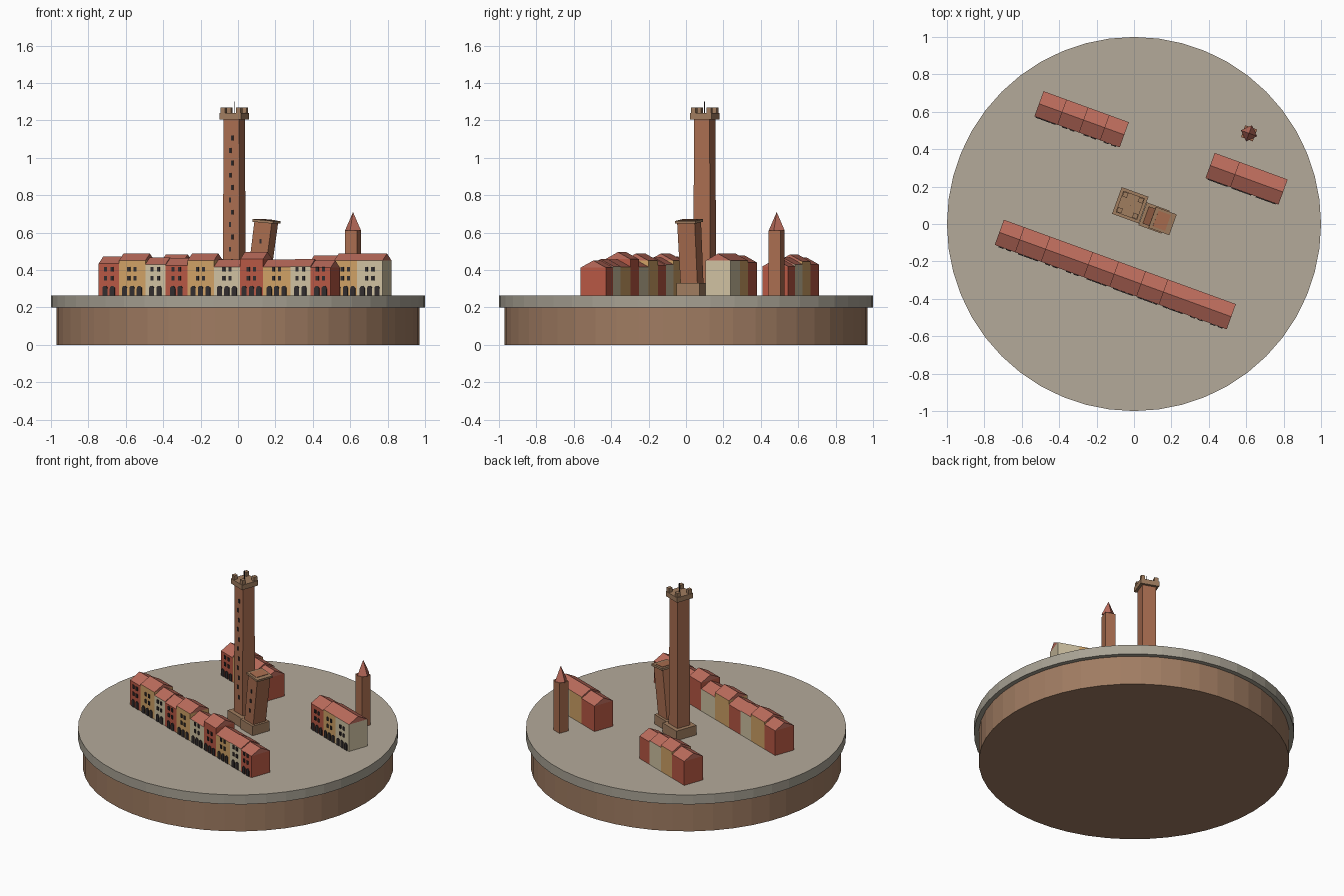
import bpy, bmesh, math
from mathutils import Matrix, Vector

cube = bpy.data.objects.get("Cube")
if cube:
    bpy.data.objects.remove(cube)


def material(name, rgb):
    lin = [((c / 255 + 0.055) / 1.055) ** 2.4 for c in rgb] + [1]
    m = bpy.data.materials.new(name)
    m.use_nodes = True
    m.diffuse_color = lin
    m.node_tree.nodes["Principled BSDF"].inputs["Base Color"].default_value = lin
    return m


ROOF = material("roof tile", (188, 108, 92))
RED = material("red plaster", (184, 88, 68))
OCHRE = material("ochre plaster", (208, 162, 102))
CREAM = material("cream plaster", (208, 194, 162))
BRICK = material("tower brick", (170, 110, 80))
TRIM = material("tan stone", (160, 125, 95))
EARTH = material("brown base", (160, 124, 98))
STONE = material("grey stone", (168, 162, 148))
PAVING = material("paving", (180, 170, 154))
DARK = material("dark openings", (50, 45, 46))

GROUND = 0.265
TURN = math.radians(-20)


def place(x, y, z=GROUND):
    return Matrix.Translation((x, y, z)) @ Matrix.Rotation(TURN, 4, "Z")


def finish(name, bm, mat, matrix=Matrix()):
    bmesh.ops.recalc_face_normals(bm, faces=bm.faces)
    bm.transform(matrix)
    me = bpy.data.meshes.new(name)
    bm.to_mesh(me)
    bm.free()
    me.materials.append(mat)
    ob = bpy.data.objects.new(name, me)
    bpy.context.scene.collection.objects.link(ob)
    return ob


def add_box(bm, center, size):
    m = Matrix.Translation(center) @ Matrix.Diagonal((*size, 1))
    bmesh.ops.create_cube(bm, size=1, matrix=m)


def add_prism(bm, points, offset):
    """Extrude a closed outline by the offset vector."""
    face = bm.faces.new([bm.verts.new(p) for p in points])
    ext = bmesh.ops.extrude_face_region(bm, geom=[face], use_keep_orig=True)
    verts = [g for g in ext["geom"] if isinstance(g, bmesh.types.BMVert)]
    bmesh.ops.translate(bm, verts=verts, vec=Vector(offset))


def box(name, mat, matrix, center, size):
    bm = bmesh.new()
    add_box(bm, center, size)
    return finish(name, bm, mat, matrix)


def shaft(name, mat, matrix, bottom, top, height, shift=0):
    """Square tapered column whose top is shifted sideways along x."""
    bm = bmesh.new()
    add_box(bm, (0, 0, height / 2), (1, 1, height))
    for v in bm.verts:
        up = v.co.z > height / 2
        s = top if up else bottom
        v.co.x = v.co.x * s + (shift if up else 0)
        v.co.y *= s
    return finish(name, bm, mat, matrix)


# Round base and paved disc
def disc(name, mat, radius, low, high):
    bm = bmesh.new()
    bmesh.ops.create_cone(bm, cap_ends=True, segments=48, radius1=radius, radius2=radius,
                          depth=high - low, matrix=Matrix.Translation((0, 0, (low + high) / 2)))
    return finish(name, bm, mat)


disc("base_drum", EARTH, 0.97, 0, 0.2)
square = disc("paved_disc", STONE, 1, 0.2, GROUND)
square.data.materials.append(PAVING)
for p in square.data.polygons:
    if p.normal.z > 0.9:
        p.material_index = 1


# Terraces of gabled houses with arcades
DEPTH = 0.143
WALLS = [RED, OCHRE, CREAM]


def add_arch(bm, x, y, width, height):
    r = width / 2
    pts = [(x - r, y, 0), (x + r, y, 0)]
    for i in range(7):
        a = math.pi * i / 6
        pts.append((x + r * math.cos(a), y, height - r + r * math.sin(a)))
    add_prism(bm, pts, (0, -0.005, 0))


def terrace(name, x, y, houses):
    m = place(x, y)
    left = -sum(w for w, h in houses) / 2
    openings = bmesh.new()
    front = -DEPTH / 2
    for i, (w, h) in enumerate(houses):
        mid = left + w / 2
        box(f"{name}_house_{i + 1}", WALLS[i % 3], m, (mid, 0, h / 2), (w, DEPTH, h))
        bm = bmesh.new()
        add_prism(bm, [(left, front, h), (left, -front, h), (left, 0, h + 0.038)], (w, 0, 0))
        finish(f"{name}_roof_{i + 1}", bm, ROOF, m)
        arches = 3 if w > 0.127 else 2
        for k in range(arches):
            add_arch(openings, mid + (k - (arches - 1) / 2) * 0.042, front, 0.028, 0.05)
        for side in (-1, 1):
            for z in (0.09, 0.138):
                add_box(openings, (mid + side * 0.018, front - 0.002, z), (0.016, 0.006, 0.024))
        left += w
    finish(f"{name}_openings", openings, DARK, m)


terrace("front_row", -0.1, -0.27,
        [(.115, .17), (.15, .185), (.115, .165), (.125, .16), (.15, .185),
         (.15, .152), (.13, .193), (.155, .152), (.115, .155), (.115, .148)])
terrace("side_row", 0.602, 0.242, [(.14, .175), (.13, .185), (.145, .185)])
terrace("back_row", -0.28, 0.56, [(.13, .165), (.125, .18), (.12, .165), (.11, .155)])

# Tall tower: plinth, shaft, crown, merlons, rod
tall = place(-0.02, 0.1)
box("tall_tower_plinth", TRIM, tall, (0, 0, 0.033), (0.152, 0.152, 0.066))
shaft("tall_tower_shaft", BRICK, tall, 0.097, 0.088, 0.945)
box("tall_tower_crown", TRIM, tall, (0, 0, 0.958), (0.122, 0.122, 0.034))
bm = bmesh.new()
for sx in (-1, 1):
    for sy in (-1, 1):
        add_box(bm, (sx * 0.044, sy * 0.044, 0.988), (0.026, 0.026, 0.03))
finish("tall_tower_merlons", bm, TRIM, tall)
box("tall_tower_rod", DARK, tall, (0, 0, 1.005), (0.004, 0.004, 0.064))
bm = bmesh.new()
for i in range(11):
    z = 0.18 + i * 0.066
    half = 0.0485 - 0.0045 * z / 0.945
    add_box(bm, (0.006 * (-1) ** i, -half - 0.001, z), (0.011, 0.006, 0.026))
finish("tall_tower_windows", bm, DARK, tall)

# Leaning tower: plinth, leaning shaft, tilted cap
lean = place(0.1, 0.035)
box("leaning_tower_plinth", TRIM, lean, (0.008, 0, 0.033), (0.13, 0.13, 0.066))
shaft("leaning_tower_shaft", BRICK, lean, 0.095, 0.1, 0.395, 0.055)
tilt = lean @ Matrix.Translation((0.056, 0, 0.395)) @ Matrix.Rotation(math.radians(5), 4, "Y")
box("leaning_tower_cap", TRIM, tilt, (0, 0, 0), (0.118, 0.118, 0.014))
box("leaning_tower_roof_plate", BRICK, tilt, (-0.005, 0, 0.008), (0.07, 0.09, 0.004))
bm = bmesh.new()
for z in (0.15, 0.22, 0.29):
    half = 0.0475 + 0.0025 * z / 0.395
    add_box(bm, (0.055 * z / 0.395, -half - 0.001, z), (0.012, 0.006, 0.024))
finish("leaning_tower_windows", bm, DARK, lean)

# Bell tower with pointed roof
bell = place(0.615, 0.485)
shaft("bell_tower_shaft", BRICK, bell, 0.067, 0.067, 0.345)
bm = bmesh.new()
bmesh.ops.create_cone(bm, cap_ends=True, segments=4, radius1=0.046, radius2=0, depth=0.1,
                      matrix=Matrix.Translation((0, 0, 0.395)))
finish("bell_tower_roof", bm, ROOF, bell)
